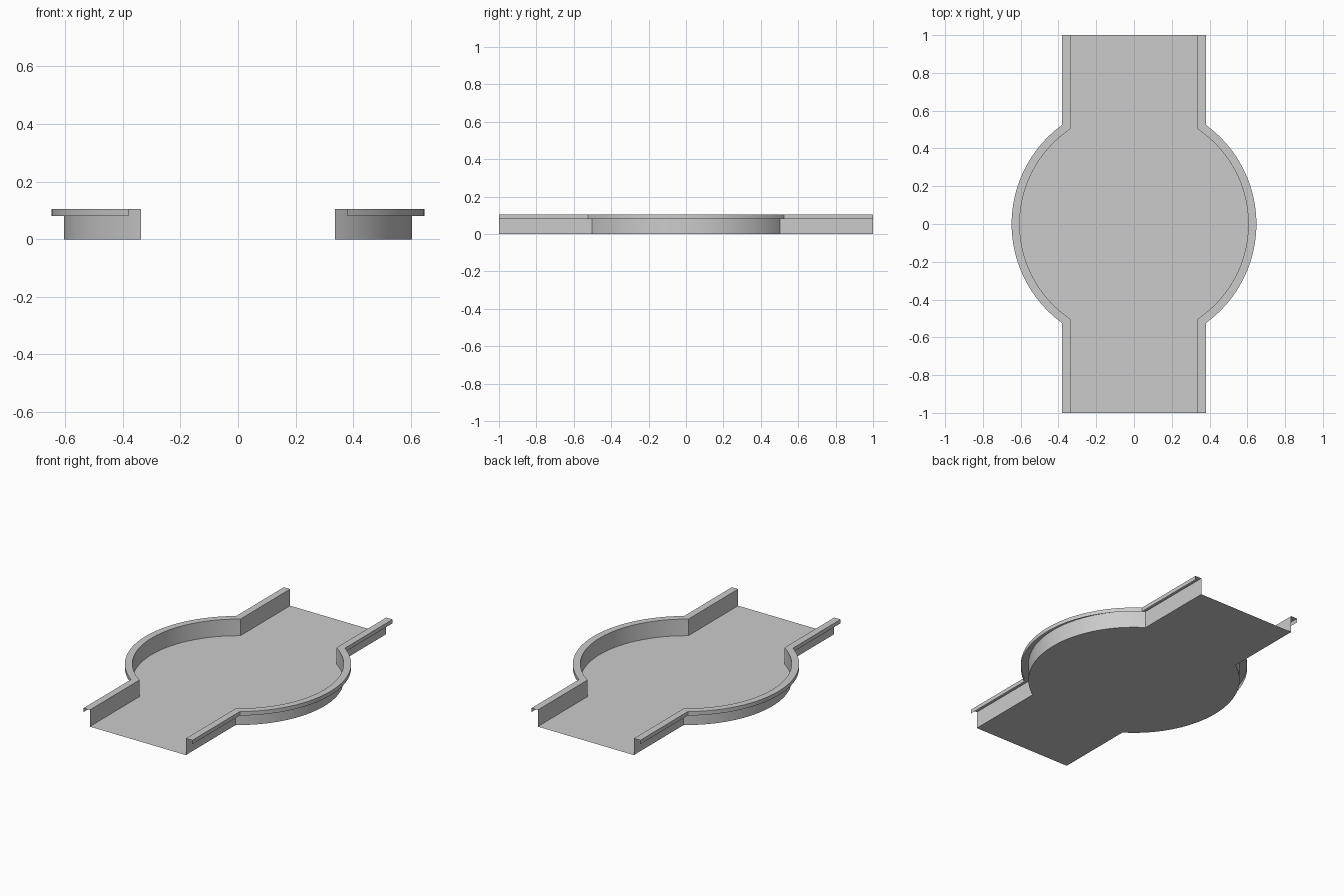
import bpy, bmesh
from math import sin, cos, acos, pi

if "Cube" in bpy.data.objects:
    bpy.data.objects.remove(bpy.data.objects["Cube"])

SEGS = 48          # arc divisions per side
HALF_LEN = 1.0
TOP, LIP = 0.105, 0.08


def side_path(half_w, radius, side):
    """Plan outline of one side: straight channel, round basin, straight channel."""
    a = acos(half_w / radius)
    pts = [(half_w, -HALF_LEN)]
    pts += [(radius * cos(-a + 2 * a * i / SEGS), radius * sin(-a + 2 * a * i / SEGS))
            for i in range(SEGS + 1)]
    pts.append((half_w, HALF_LEN))
    return [(side * x, y) for x, y in pts]


def make_object(name, bm):
    me = bpy.data.meshes.new(name)
    bm.to_mesh(me)
    bm.free()
    ob = bpy.data.objects.new(name, me)
    bpy.context.collection.objects.link(ob)
    bpy.ops.object.select_all(action='DESELECT')
    ob.select_set(True)
    bpy.context.view_layer.objects.active = ob
    bpy.ops.object.shade_smooth_by_angle(angle=pi / 6)
    return ob


INNER = (0.336, 0.605)
OUTER = (0.38, 0.648)

# Flat floor, in strips from left outline to right outline
bm = bmesh.new()
rows = [(bm.verts.new((*l, 0)), bm.verts.new((*r, 0)))
        for l, r in zip(side_path(*INNER, -1), side_path(*INNER, 1))]
for (l0, r0), (l1, r1) in zip(rows, rows[1:]):
    bm.faces.new((l0, r0, r1, l1))
make_object("channel_floor", bm)

# Side walls with flat rim and a short turned-down lip
for name, side in (("left_wall", -1), ("right_wall", 1)):
    bm = bmesh.new()
    inner, outer = side_path(*INNER, side), side_path(*OUTER, side)
    profile = [(inner, 0), (inner, TOP), (outer, TOP), (outer, LIP)]
    lines = [[bm.verts.new((x, y, z)) for x, y in path] for path, z in profile]
    for a, b in zip(lines, lines[1:]):
        for i in range(len(a) - 1):
            quad = (a[i], b[i], b[i + 1], a[i + 1])
            bm.faces.new(quad[::-1] if side > 0 else quad)
    # rim must face up
    bm.normal_update()
    if any(f.normal.z < -0.5 for f in bm.faces):
        bmesh.ops.reverse_faces(bm, faces=bm.faces[:])
    make_object(name, bm)
